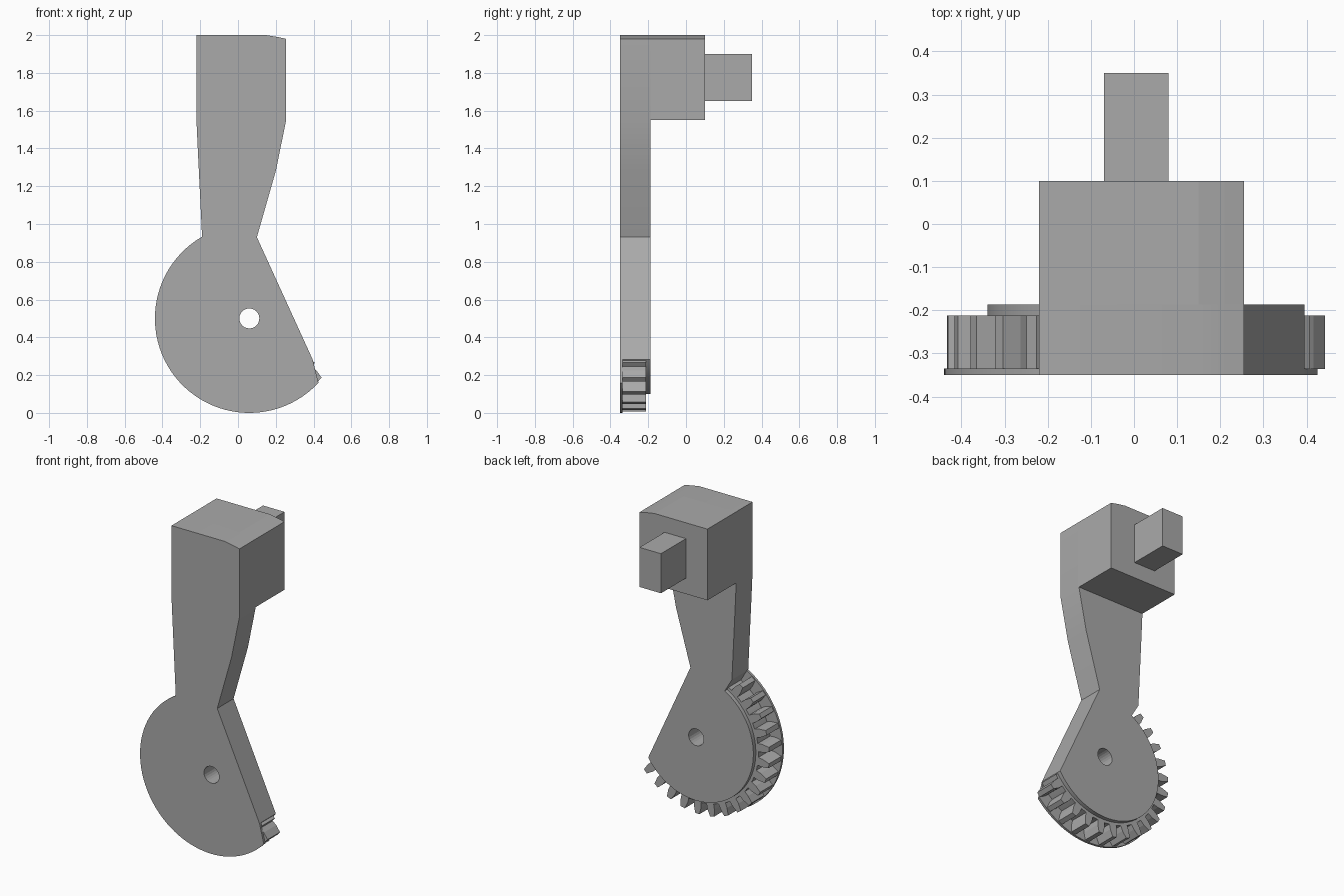
import bpy, bmesh, math

old = bpy.data.objects.get("Cube")
if old:
    bpy.data.objects.remove(old, do_unlink=True)

grey = bpy.data.materials.new("plain grey")
grey.use_nodes = True
GREY = (0.4, 0.4, 0.4, 1)
grey.diffuse_color = GREY
grey.node_tree.nodes["Principled BSDF"].inputs["Base Color"].default_value = GREY

PIVOT = (0.06, 0.5)
FRONT, BACK = -0.35, -0.187


def polar(deg, r):
    a = math.radians(deg)
    return (PIVOT[0] + r * math.cos(a), PIVOT[1] + r * math.sin(a))


def arc(start, end, r, steps=48):
    return [polar(start + (end - start) * i / steps, r) for i in range(steps + 1)]


def prism(name, outlines, y0, y1):
    """Extrude each x-z outline from y0 to y1 into one object."""
    bm = bmesh.new()
    for pts in outlines:
        a = [bm.verts.new((x, y0, z)) for x, z in pts]
        b = [bm.verts.new((x, y1, z)) for x, z in pts]
        bm.faces.new(a)
        bm.faces.new(b[::-1])
        n = len(pts)
        for i in range(n):
            j = (i + 1) % n
            bm.faces.new((a[j], a[i], b[i], b[j]))
    bmesh.ops.recalc_face_normals(bm, faces=bm.faces)
    me = bpy.data.meshes.new(name)
    bm.to_mesh(me)
    bm.free()
    me.materials.append(grey)
    ob = bpy.data.objects.new(name, me)
    bpy.context.collection.objects.link(ob)
    return ob


def smooth(ob):
    bpy.ops.object.select_all(action="DESELECT")
    ob.select_set(True)
    bpy.context.view_layer.objects.active = ob
    bpy.ops.object.shade_smooth_by_angle(angle=math.radians(25))


# Head block top and sides, shared by the arm outline
head_top = [(0.255, 1.55), (0.255, 1.98), (0.21, 1.99), (0.15, 2.0),
            (-0.22, 2.0), (-0.22, 1.55)]

# Arm running down into the hub
arm_outline = ([(0.10, 0.93), (0.2, 1.28)] + head_top
               + [(-0.213, 1.4), (-0.19, 0.93)] + arc(120, 327, 0.4))
arm = prism("arm_and_hub", [arm_outline], FRONT, BACK)

# Pivot hole
cutter = prism("pivot_hole_cutter", [arc(0, 345, 0.053, 23)], -0.5, 0)
cutter.hide_render = True
cutter.hide_viewport = True
hole = arm.modifiers.new("pivot_hole", "BOOLEAN")
hole.operation = "DIFFERENCE"
hole.solver = "EXACT"
hole.object = cutter
smooth(arm)

# Thin front rim and the tooth root ring behind it
rim = prism("front_rim", [arc(120, 317, 0.5) + arc(327, 120, 0.4)], FRONT, -0.335)
root = prism("tooth_root_ring", [arc(120, 326, 0.418) + arc(326, 120, 0.39)],
             -0.336, -0.212)
smooth(rim)
smooth(root)

# Gear teeth
teeth = []
for i in range(17):
    mid = 127 + 12 * i
    teeth.append([polar(mid - 3.6, 0.405), polar(mid - 3.2, 0.45), polar(mid - 1.7, 0.494),
                  polar(mid + 1.7, 0.494), polar(mid + 3.2, 0.45), polar(mid + 3.6, 0.405)])
prism("gear_teeth", teeth, -0.336, -0.212)

# Head block and square peg at the back
prism("head_block", [head_top], BACK - 0.01, 0.1)
prism("rear_peg", [[(-0.07, 1.65), (0.08, 1.65), (0.08, 1.9), (-0.07, 1.9)]], 0.09, 0.35)
